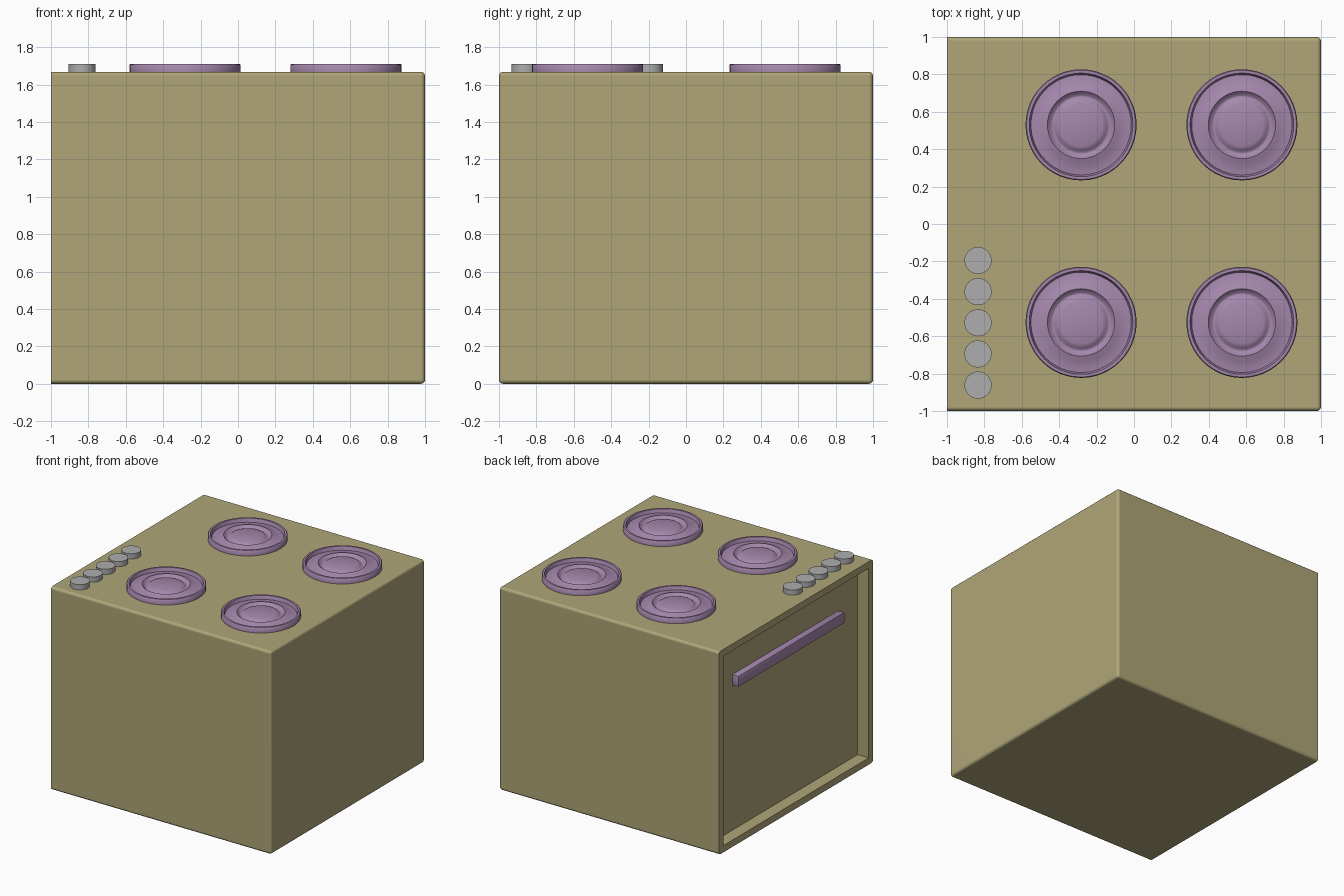
import bpy, bmesh, math
from mathutils import Vector

if "Cube" in bpy.data.objects:
    bpy.data.objects.remove(bpy.data.objects["Cube"])

TOP = 1.668


def material(name, rgb):
    m = bpy.data.materials.new(name)
    m.diffuse_color = (*rgb, 1)
    m.use_nodes = True
    m.node_tree.nodes["Principled BSDF"].inputs["Base Color"].default_value = m.diffuse_color
    return m


tan = material("tan_enamel", (0.427, 0.38, 0.188))
purple = material("purple_metal", (0.376, 0.244, 0.417))
grey = material("grey_plastic", (0.42, 0.42, 0.42))


def finish(bm, name, mat=None, loc=(0, 0, 0), angle=35):
    bmesh.ops.recalc_face_normals(bm, faces=bm.faces)
    me = bpy.data.meshes.new(name)
    bm.to_mesh(me)
    bm.free()
    ob = bpy.data.objects.new(name, me)
    bpy.context.collection.objects.link(ob)
    ob.location = loc
    if mat:
        me.materials.append(mat)
    bpy.ops.object.select_all(action='DESELECT')
    ob.select_set(True)
    bpy.context.view_layer.objects.active = ob
    bpy.ops.object.shade_smooth_by_angle(angle=math.radians(angle))
    return ob


def box(lo, hi):
    bm = bmesh.new()
    bmesh.ops.create_cube(bm, size=1)
    lo, hi = Vector(lo), Vector(hi)
    bmesh.ops.scale(bm, vec=hi - lo, verts=bm.verts)
    bmesh.ops.translate(bm, vec=(lo + hi) / 2, verts=bm.verts)
    return bm


def lathe(profile, steps=48):
    bm = bmesh.new()
    vs = [bm.verts.new((r, 0, z)) for r, z in profile]
    es = [bm.edges.new(p) for p in zip(vs, vs[1:])]
    bmesh.ops.spin(bm, geom=vs + es, cent=(0, 0, 0), axis=(0, 0, 1),
                   angle=math.tau, steps=steps)
    bmesh.ops.remove_doubles(bm, verts=bm.verts, dist=1e-5)
    return bm


# Body: box with a recessed door panel on the -x side and rounded outer edges
bm = box((-1, -1, 0), (1, 1, TOP))
outer = [e for e in bm.edges if any(v.co.x > 0 for v in e.verts)]
door = min(bm.faces, key=lambda f: f.calc_center_median().x)
bmesh.ops.inset_region(bm, faces=[door], thickness=0.056, use_even_offset=True)
panel = bmesh.ops.extrude_discrete_faces(bm, faces=[door])["faces"][0]
bmesh.ops.translate(bm, vec=(0.1, 0, 0), verts=panel.verts)
bmesh.ops.bevel(bm, geom=outer, offset=0.022, segments=3, profile=0.5,
                affect='EDGES')
body = finish(bm, "oven_body", tan)
wn = body.modifiers.new("weighted_normals", 'WEIGHTED_NORMAL')
wn.keep_sharp = True

# Door handle bar inside the recess, with softened edges
bm = box((-0.96, -0.69, 1.25), (-0.9, 0.69, 1.34))
bmesh.ops.bevel(bm, geom=bm.edges[:], offset=0.008, segments=2, profile=0.5,
                affect='EDGES')
finish(bm, "door_handle", purple)

# Four burners: raised rim, sloped plate and central cap
burner = [(0, 0), (0.297, 0), (0.297, 0.038), (0.292, 0.043), (0.277, 0.043),
          (0.268, 0.014), (0.24, 0.016), (0.21, 0.025), (0.18, 0.036),
          (0.172, 0.028), (0.157, 0.014), (0.15, 0.013), (0.14, 0.02),
          (0.128, 0.029), (0.115, 0.034), (0, 0.034)]
for i, x in enumerate((-0.283, 0.577)):
    for j, y in enumerate((-0.526, 0.53)):
        finish(lathe(burner), f"burner_{i}_{j}", purple, (x, y, TOP), 45)

# Row of five control knobs
knob = [(0, 0), (0.0725, 0), (0.0725, 0.043), (0, 0.043)]
for i in range(5):
    finish(lathe(knob, 32), f"control_knob_{i}", grey,
           (-0.834, -0.861 + i * 0.1665, TOP))
